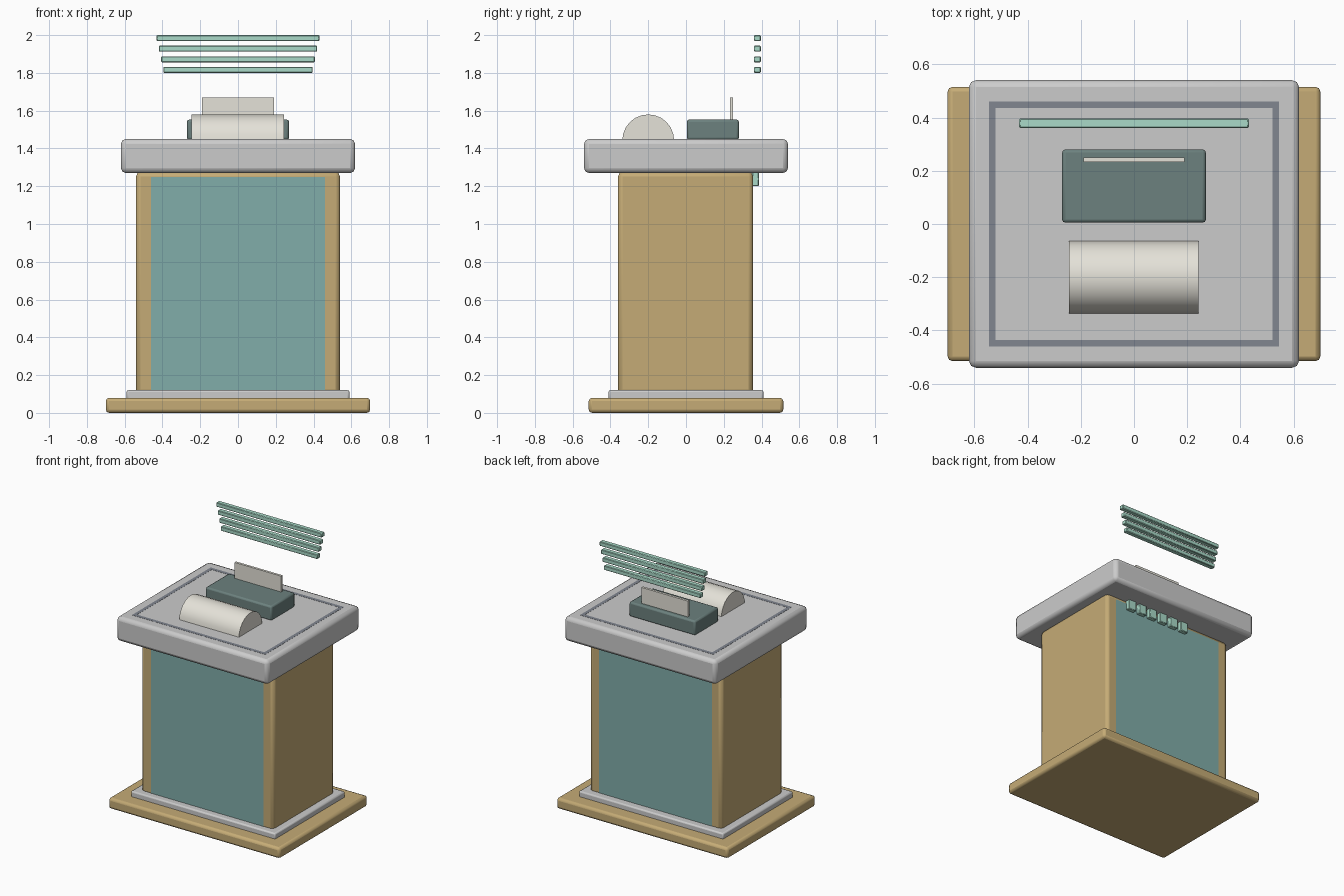
import bpy, bmesh, math

if "Cube" in bpy.data.objects:
    bpy.data.objects.remove(bpy.data.objects["Cube"])


def material(name, rgb):
    m = bpy.data.materials.new(name)
    m.diffuse_color = (*rgb, 1)
    m.use_nodes = True
    m.node_tree.nodes["Principled BSDF"].inputs["Base Color"].default_value = m.diffuse_color
    return m


WOOD = material("wood", (0.56, 0.41, 0.18))
TEAL = material("teal", (0.22, 0.42, 0.40))
MINT = material("mint", (0.40, 0.70, 0.58))
STONE = material("stone", (0.60, 0.61, 0.63))
SLATE = material("slate", (0.15, 0.22, 0.21))
CREAM = material("cream", (0.78, 0.76, 0.69))
TRIM = material("trim", (0.22, 0.24, 0.28))


def finish(name, bm, mat, angle=30):
    bmesh.ops.recalc_face_normals(bm, faces=bm.faces)
    me = bpy.data.meshes.new(name)
    bm.to_mesh(me)
    bm.free()
    ob = bpy.data.objects.new(name, me)
    bpy.context.collection.objects.link(ob)
    me.materials.append(mat)
    bpy.ops.object.select_all(action='DESELECT')
    ob.select_set(True)
    bpy.context.view_layer.objects.active = ob
    bpy.ops.object.shade_smooth_by_angle(angle=math.radians(angle))
    return ob


def box(name, x, y, z, mat, bevel=0.0, segments=2):
    """Box from (min, max) ranges, with optionally softened edges."""
    bm = bmesh.new()
    bmesh.ops.create_cube(bm, size=1)
    for v in bm.verts:
        for i, (lo, hi) in enumerate((x, y, z)):
            v.co[i] = hi if v.co[i] > 0 else lo
    ob = finish(name, bm, mat)
    if bevel:
        mod = ob.modifiers.new("soft_edges", 'BEVEL')
        mod.width = bevel
        mod.segments = segments
    return ob


# Stepped base, cabinet and countertop
box("base", (-0.70, 0.70), (-0.515, 0.515), (0.0, 0.08), WOOD, 0.018)
box("plinth", (-0.59, 0.59), (-0.41, 0.41), (0.07, 0.12), STONE, 0.01)
box("cabinet", (-0.54, 0.54), (-0.36, 0.355), (0.10, 1.275), WOOD, 0.024)
box("countertop", (-0.62, 0.62), (-0.54, 0.54), (1.27, 1.45), STONE, 0.026)

# Flush panels on the front and back of the cabinet
box("front_panel", (-0.46, 0.46), (-0.361, -0.35), (0.12, 1.25), TEAL)
box("back_panel", (-0.46, 0.46), (0.345, 0.356), (0.12, 1.25), TEAL)

# Thin inlay around the countertop
for s, side in ((-1, "left"), (1, "right")):
    box(side + "_inlay", sorted((s * 0.52, s * 0.545)), (-0.46, 0.46), (1.44, 1.451), TRIM)
for s, side in ((-1, "front"), (1, "back")):
    box(side + "_inlay", (-0.52, 0.52), sorted((s * 0.435, s * 0.46)), (1.44, 1.451), TRIM)

# Device housing with an upright card
box("device_box", (-0.27, 0.27), (0.005, 0.28), (1.445, 1.553), SLATE, 0.012)
box("upright_card", (-0.19, 0.19), (0.232, 0.25), (1.54, 1.67), CREAM)

# Half-round roll lying across the counter
bm = bmesh.new()
n, r = 12, 0.137
profile = [bm.verts.new((-0.245, -0.20 + r * math.cos(math.pi * i / n),
                         1.443 + r * math.sin(math.pi * i / n))) for i in range(n + 1)]
cap = bm.faces.new(profile)
ext = bmesh.ops.extrude_face_region(bm, geom=[cap], use_keep_orig=True)
for v in [g for g in ext["geom"] if isinstance(g, bmesh.types.BMVert)]:
    v.co.x = 0.243
finish("half_round_roll", bm, CREAM)

# Floating bars, widening upward
for i in range(4):
    half, z = 0.395 + 0.012 * i, 1.80 + 0.056 * i
    box(f"floating_bar_{i + 1}", (-half, half), (0.36, 0.396), (z, z + 0.032), MINT, 0.004, 1)

# Row of small blocks at the back, under the counter edge
for i in range(6):
    x = 0.335 - 0.093 * i
    box(f"back_block_{i + 1}", (x - 0.032, x + 0.032), (0.35, 0.386), (1.20, 1.275), MINT, 0.004, 1)
